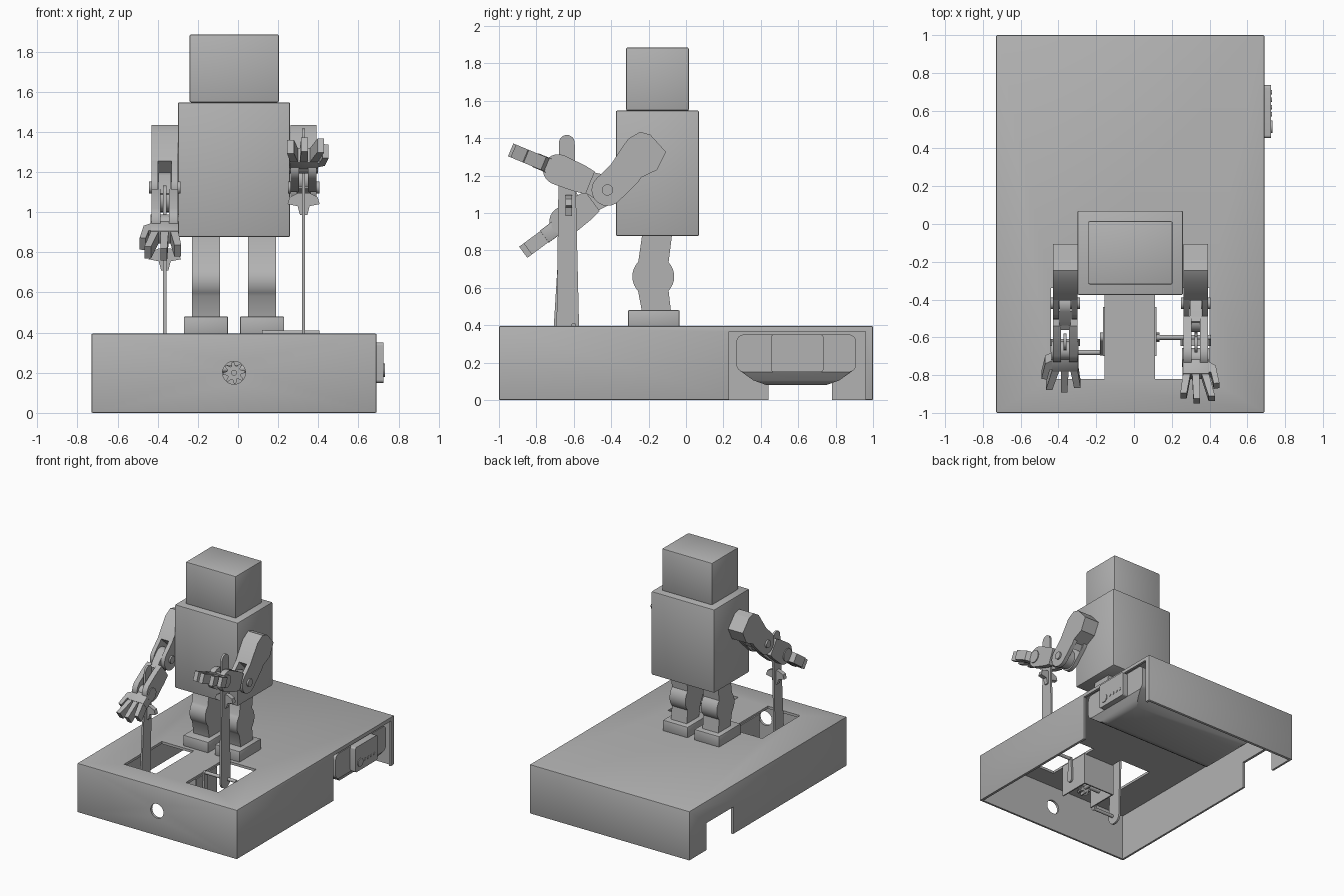
import bpy, bmesh, math
from mathutils import Matrix, Vector

old = bpy.data.objects.get("Cube")
if old:
    bpy.data.objects.remove(old, do_unlink=True)

grey = bpy.data.materials.new("plain_grey")
grey.use_nodes = True
grey.diffuse_color = (0.45, 0.45, 0.45, 1)
grey.node_tree.nodes["Principled BSDF"].inputs["Base Color"].default_value = (0.45, 0.45, 0.45, 1)
parts = []


def finish(name, bm, bevel=0, matrix=None):
    """Turn a bmesh into a named grey object."""
    bmesh.ops.recalc_face_normals(bm, faces=bm.faces)
    if bevel:
        bmesh.ops.bevel(bm, geom=bm.edges[:], offset=bevel, segments=2, profile=0.5, affect='EDGES')
    mesh = bpy.data.meshes.new(name)
    bm.to_mesh(mesh)
    bm.free()
    mesh.materials.append(grey)
    ob = bpy.data.objects.new(name, mesh)
    bpy.context.collection.objects.link(ob)
    if matrix:
        ob.matrix_world = matrix
    parts.append(ob)
    return ob


def prism(name, pts, axis, lo, hi, matrix=None):
    """Extrude a 2D outline along one axis."""
    bm = bmesh.new()
    i = "xyz".index(axis)

    def place(p, d):
        v = list(p)
        v.insert(i, d)
        return bm.verts.new(v)
    face = bm.faces.new([place(p, lo) for p in pts])
    ext = bmesh.ops.extrude_face_region(bm, geom=[face])
    move = Vector((0, 0, 0))
    move[i] = hi - lo
    bmesh.ops.translate(bm, verts=[v for v in ext["geom"] if isinstance(v, bmesh.types.BMVert)], vec=move)
    return finish(name, bm, 0, matrix)


def box(name, x, y, z, bevel=0, matrix=None):
    bm = bmesh.new()
    size = [r[1] - r[0] for r in (x, y, z)]
    mid = [(r[1] + r[0]) / 2 for r in (x, y, z)]
    bmesh.ops.create_cube(bm, size=1, matrix=Matrix.Translation(mid) @ Matrix.Diagonal((*size, 1)))
    return finish(name, bm, bevel, matrix)


def arc(c, r, start, end, n=12):
    return [(c[0] + r * math.cos(start + (end - start) * k / n),
             c[1] + r * math.sin(start + (end - start) * k / n)) for k in range(n + 1)]


def disc(c, r, n=24):
    return arc(c, r, 0, math.tau, n)[:-1]


def capsule(a, b, ra, rb):
    t = math.atan2(b[1] - a[1], b[0] - a[0])
    q = math.pi / 2
    return arc(b, rb, t - q, t + q) + arc(a, ra, t + q, t + 3 * q)


def rounded(y0, y1, z0, z1, r):
    out = []
    for k, c in enumerate([(y1 - r, z1 - r), (y0 + r, z1 - r), (y0 + r, z0 + r), (y1 - r, z0 + r)]):
        out += arc(c, r, k * math.pi / 2, (k + 1) * math.pi / 2, 6)
    return out


# Hollow base with its openings
base = box("base", (-0.73, 0.69), (-1, 1), (0, 0.395), 0.006)
cutters = [
    box("cavity_cutter", (-0.71, 0.67), (-0.98, 0.98), (-0.2, 0.375)),
    box("right_slot_cutter", (-0.44, -0.155), (-0.82, -0.34), (0.2, 0.6)),
    box("left_slot_cutter", (0.11, 0.40), (-0.82, -0.34), (0.2, 0.6)),
    box("notch_cutter", (-0.9, -0.6), (0.44, 0.78), (-0.1, 0.22)),
    box("pack_cutter", (0.6, 0.9), (0.23, 0.96), (-0.1, 0.365)),
    prism("peephole_cutter", disc((-0.02, 0.2), 0.057, 32), 'y', -1.2, -0.9)]
for c in cutters:
    m = base.modifiers.new("cut", 'BOOLEAN')
    m.operation, m.solver, m.object = 'DIFFERENCE', 'EXACT', c
    bpy.context.view_layer.objects.active = base
    bpy.ops.object.modifier_apply(modifier=m.name)
    parts.remove(c)
    bpy.data.objects.remove(c, do_unlink=True)

# Power pack under the deck, with control panel and buttons
bm = bmesh.new()
for x in (-0.45, 0.68):
    for y, z in rounded(0.27, 0.91, 0.15, 0.35, 0.04):
        bm.verts.new((x, y, z))
for x in (-0.37, 0.60):
    for y in (0.43, 0.75):
        bm.verts.new((x, y, 0.08))
    for y in (0.36, 0.82):
        bm.verts.new((x + math.copysign(0.05, x), y, 0.105))
hull = bmesh.ops.convex_hull(bm, input=bm.verts[:])
bmesh.ops.delete(bm, geom=[v for v in hull["geom_interior"] if isinstance(v, bmesh.types.BMVert)], context='VERTS')
bmesh.ops.dissolve_limit(bm, angle_limit=0.02, verts=bm.verts[:], edges=bm.edges[:])
finish("power_pack", bm)
prism("control_panel", rounded(0.455, 0.735, 0.15, 0.35, 0.015), 'x', 0.67, 0.726)
prism("main_button", disc((0.515, 0.213), 0.033), 'x', 0.72, 0.732)
for k in range(4):
    prism("small_button", disc((0.58 + 0.039 * k, 0.213), 0.012, 16), 'x', 0.72, 0.73)

# Body and head
box("torso", (-0.30, 0.26), (-0.375, 0.07), (0.877, 1.547), 0.008)
box("head", (-0.242, 0.204), (-0.32, 0.015), (1.547, 1.885), 0.008)

# Legs and feet
leg = ([(-0.235, 0.88), (-0.255, 0.74)] + arc((-0.175, 0.66), 0.112, 2.5, 3.9, 8)
       + [(-0.235, 0.47), (-0.08, 0.47)] + arc((-0.175, 0.66), 0.112, -0.75, 0.75, 8) + [(-0.075, 0.88)])
for s in (-1, 1):
    cx = -0.02 + 0.14 * s
    prism("leg", leg, 'x', cx - 0.07, cx + 0.07)
    box("foot", (cx - 0.11, cx + 0.11), (-0.31, -0.035), (0.393, 0.48), 0.005)

# Arms: fixed upper arm, forearm and hand turned about the elbow
elbow = (-0.42, 1.123)
shoulder = [(-0.31, 1.396), (-0.245, 1.434), (-0.19, 1.418), (-0.107, 1.326),
            (-0.155, 1.23), (-0.26, 1.18), (-0.285, 1.135), (-0.405, 1.255)]


def arm(s, cx, degrees):
    prism("upper_arm", shoulder, 'x', cx - 0.065, cx + 0.065)
    for d in (-1, 1):
        prism("elbow_fork", capsule(elbow, (-0.32, 1.22), 0.085, 0.085), 'x', cx + d * 0.033, cx + d * 0.065)
    prism("elbow_pin", disc(elbow, 0.03), 'x', cx - 0.078, cx + 0.078)
    f = Matrix.Translation((cx, *elbow)) @ Matrix.Rotation(math.radians(degrees), 4, 'X')
    prism("forearm_tongue", capsule((0, 0), (0.1, 0), 0.075, 0.06), 'x', -0.03, 0.03, f)
    for d in (-1, 1):
        prism("forearm_plate", [(0.1, -0.065), (0.1, 0.065), (0.16, 0.075)]
              + arc((0.285, 0), 0.082, math.pi / 2, -math.pi / 2) + [(0.16, -0.075)],
              'x', d * 0.022, d * 0.065, f)
    box("forearm_bridge", (-0.03, 0.03), (0.1, 0.13), (-0.06, 0.06), 0, f)
    prism("wrist", disc((0.31, 0), 0.05), 'x', -0.072, 0.072, f)
    # Hand with three splayed fingers and an outer thumb
    box("palm", (-0.07, 0.07), (0.33, 0.42), (-0.04, 0.04), 0.004, f)
    for x0, x1, tip in ((-0.045, -0.065, 0.53), (0, 0.005, 0.56), (0.045, 0.085, 0.545)):
        prism("finger", [(s * (x0 - 0.02), 0.40), (s * (x0 + 0.02), 0.40),
                         (s * (x1 + 0.017), tip), (s * (x1 - 0.017), tip)], 'z', -0.037, 0.037, f)
    prism("thumb", [(s * 0.06, 0.345), (s * 0.105, 0.37), (s * 0.125, 0.47),
                    (s * 0.095, 0.475), (s * 0.08, 0.41), (s * 0.05, 0.41)], 'z', -0.037, 0.037, f)


arm(1, 0.327, 157.5)
arm(-1, -0.365, 216.5)

# Push rods with umbrella shaped stops
half = [(0.018, 0), (0.03, 0.045), (0.08, 0.055), (0.07, 0.09), (0.03, 0.11)]
stop = half + [(-x, z) for x, z in reversed(half)]
for cx, a, b, z in ((0.327, (-0.632, 0.4), (-0.637, 1.375), 0.985),
                    (-0.365, (-0.665, 0.1), (-0.622, 1.09), 0.71)):
    prism("push_rod", capsule(a, b, 0.06, 0.042), 'x', cx - 0.008, cx + 0.008)
    prism("rod_stop", [(cx + p[0], z + p[1]) for p in stop], 'y', -0.645, -0.61)

# Crank drive hung under the centre strip
axle = (-0.6, 0.22)
for lo, hi in ((-0.165, -0.155), (0.11, 0.12)):
    box("drive_bracket", (lo, hi), (-0.7, -0.44), (0.12, 0.38))
prism("axle", disc(axle, 0.018), 'x', -0.18, 0.135)
for x0, x1, end, pin in ((0.12, 0.135, (-0.6, 0.398), 0.405), (-0.18, -0.165, (-0.68, 0.11), -0.385)):
    prism("crank_arm", capsule(axle, end, 0.025, 0.016), 'x', x0, x1)
    prism("crank_pin", disc(end, 0.013), 'x', x0, pin)
gear = [(-0.02 + r * math.cos(k * math.tau / 32), 0.2 + r * math.sin(k * math.tau / 32))
        for k in range(32) for r in [0.055 if k % 4 < 2 else 0.035]]
prism("drive_gear", gear, 'y', -0.64, -0.60)
prism("gear_shaft", disc((-0.02, 0.2), 0.015), 'y', -0.68, -0.45)
box("drive_back", (-0.155, 0.11), (-0.45, -0.44), (0.12, 0.38))

# Shading
bpy.ops.object.select_all(action='DESELECT')
for ob in parts:
    ob.select_set(True)
bpy.context.view_layer.objects.active = base
bpy.ops.object.shade_smooth_by_angle(angle=math.radians(30))
